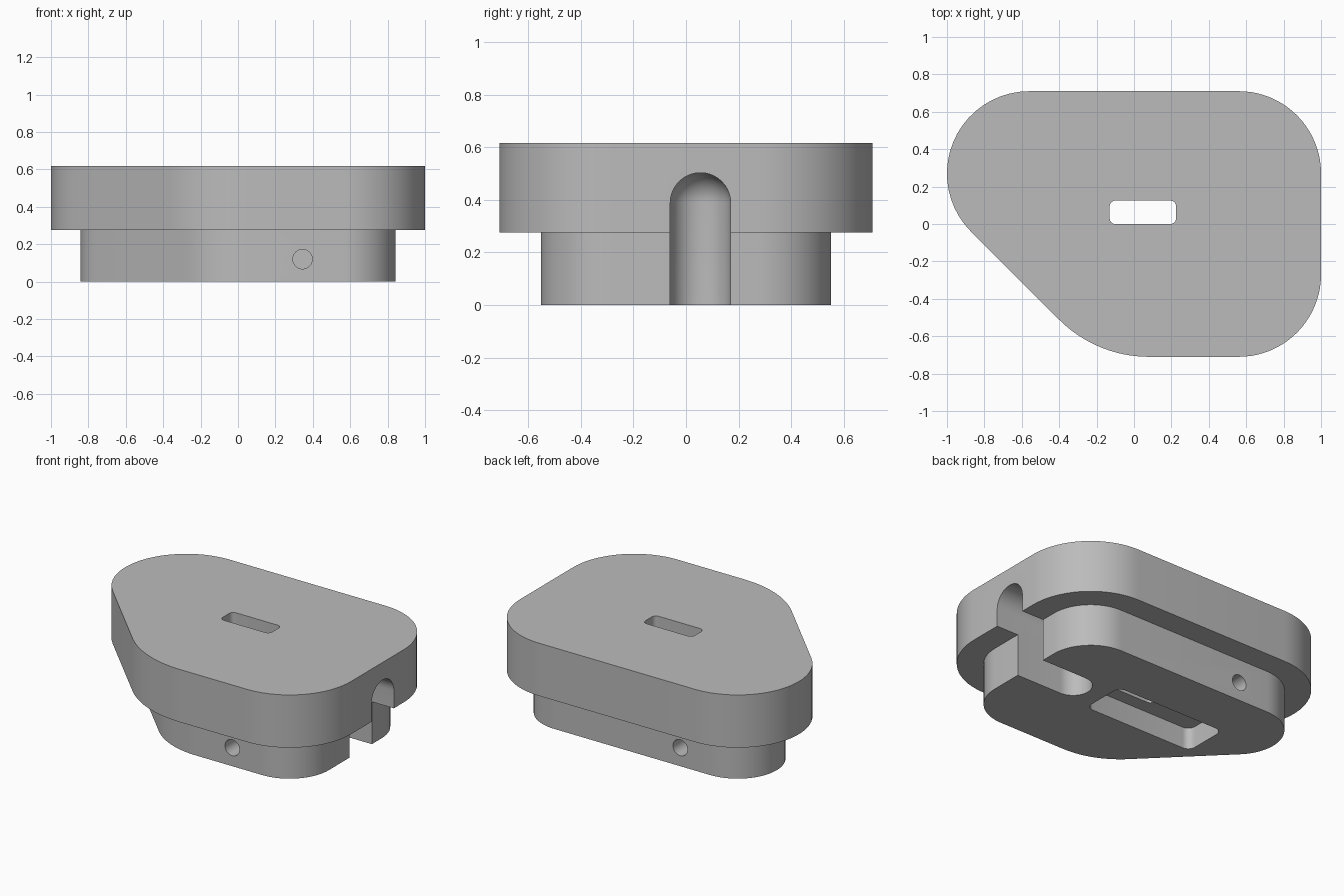
import bpy, bmesh, math
from mathutils import Vector

cube = bpy.data.objects.get("Cube")
if cube:
    bpy.data.objects.remove(cube, do_unlink=True)

grey = bpy.data.materials.new("plain grey")
grey.use_nodes = True
colour = (0.5, 0.5, 0.5, 1)
grey.diffuse_color = colour
grey.node_tree.nodes["Principled BSDF"].inputs["Base Color"].default_value = colour


def add_object(name, bm):
    bmesh.ops.recalc_face_normals(bm, faces=bm.faces)
    mesh = bpy.data.meshes.new(name)
    bm.to_mesh(mesh)
    bm.free()
    obj = bpy.data.objects.new(name, mesh)
    mesh.materials.append(grey)
    bpy.context.collection.objects.link(obj)
    return obj


def prism(name, corners, z0, z1, inset=0.0, steps=20):
    """Extrude an outline of arcs (x, y, radius, start, end) joined by lines."""
    bm = bmesh.new()
    verts = []
    for x, y, r, a0, a1 in corners:
        for i in range(steps + 1):
            a = math.radians(a0 + (a1 - a0) * i / steps)
            verts.append(bm.verts.new((x + (r - inset) * math.cos(a),
                                       y + (r - inset) * math.sin(a), z0)))
    face = bm.faces.new(verts)
    ext = bmesh.ops.extrude_face_region(bm, geom=[face])
    top = [v for v in ext["geom"] if isinstance(v, bmesh.types.BMVert)]
    bmesh.ops.translate(bm, verts=top, vec=(0, 0, z1 - z0))
    return add_object(name, bm)


def rounded_box(name, x0, x1, y0, y1, r, z0, z1):
    corners = [(x1 - r, y1 - r, r, 0, 90), (x0 + r, y1 - r, r, 90, 180),
               (x0 + r, y0 + r, r, 180, 270), (x1 - r, y0 + r, r, 270, 360)]
    return prism(name, corners, z0, z1, steps=8)


def combine(target, other, operation):
    mod = target.modifiers.new(operation, 'BOOLEAN')
    mod.operation = operation
    mod.solver = 'EXACT'
    mod.object = other
    bpy.context.view_layer.objects.active = target
    bpy.ops.object.modifier_apply(modifier=mod.name)
    bpy.data.objects.remove(other, do_unlink=True)


# Shared outline: rounded rectangle with one corner cut on the diagonal
outline = [(0.56, 0.27, 0.44, 0, 90), (-0.56, 0.27, 0.44, 90, 225),
           (0.08, -0.03, 0.68, 225, 270), (0.56, -0.27, 0.44, 270, 360)]

# Wide upper slab on a narrower base
body = prism("body", outline, 0.275, 0.617)
combine(body, prism("base", outline, 0, 0.35, inset=0.158), 'UNION')

# Through slot and the wider pocket beneath it
combine(body, rounded_box("slot", -0.13, 0.225, 0, 0.125, 0.03, -0.1, 0.8), 'DIFFERENCE')
combine(body, rounded_box("pocket", -0.5, 0.29, -0.09, 0.21, 0.05, -0.1, 0.14), 'DIFFERENCE')

# Side channel: hull of two domed posts, open at the bottom and outer side
bm = bmesh.new()
for x in (0.515, 1.4):
    dome = bmesh.ops.create_uvsphere(bm, u_segments=40, v_segments=20, radius=0.115)["verts"]
    for v in dome:
        if v.co.z < -0.001:
            v.co.z = -0.6
            v.co.xy = v.co.xy.normalized() * 0.115
        v.co += Vector((x, 0.055, 0.388))
bmesh.ops.remove_doubles(bm, verts=bm.verts, dist=0.0005)
bmesh.ops.delete(bm, geom=bm.faces[:] + bm.edges[:], context='EDGES_FACES')
hull = bmesh.ops.convex_hull(bm, input=bm.verts)
bmesh.ops.delete(bm, geom=[v for v in bm.verts if not v.link_faces], context='VERTS')
bmesh.ops.dissolve_limit(bm, angle_limit=0.001, verts=bm.verts, edges=bm.edges)
combine(body, add_object("channel", bm), 'DIFFERENCE')

# Blind screw holes, front and back, mirrored about the centre
for side in (1, -1):
    bm = bmesh.new()
    bmesh.ops.create_cone(bm, cap_ends=True, segments=32, radius1=0.052,
                          radius2=0.052, depth=0.4)
    for v in bm.verts:
        v.co = Vector((v.co.x + 0.345 * side, v.co.z - 0.55 * side, v.co.y + 0.12))
    combine(body, add_object("screw_hole", bm), 'DIFFERENCE')

bpy.ops.object.select_all(action='DESELECT')
body.select_set(True)
bpy.context.view_layer.objects.active = body
bpy.ops.object.shade_smooth_by_angle(angle=math.radians(30))
